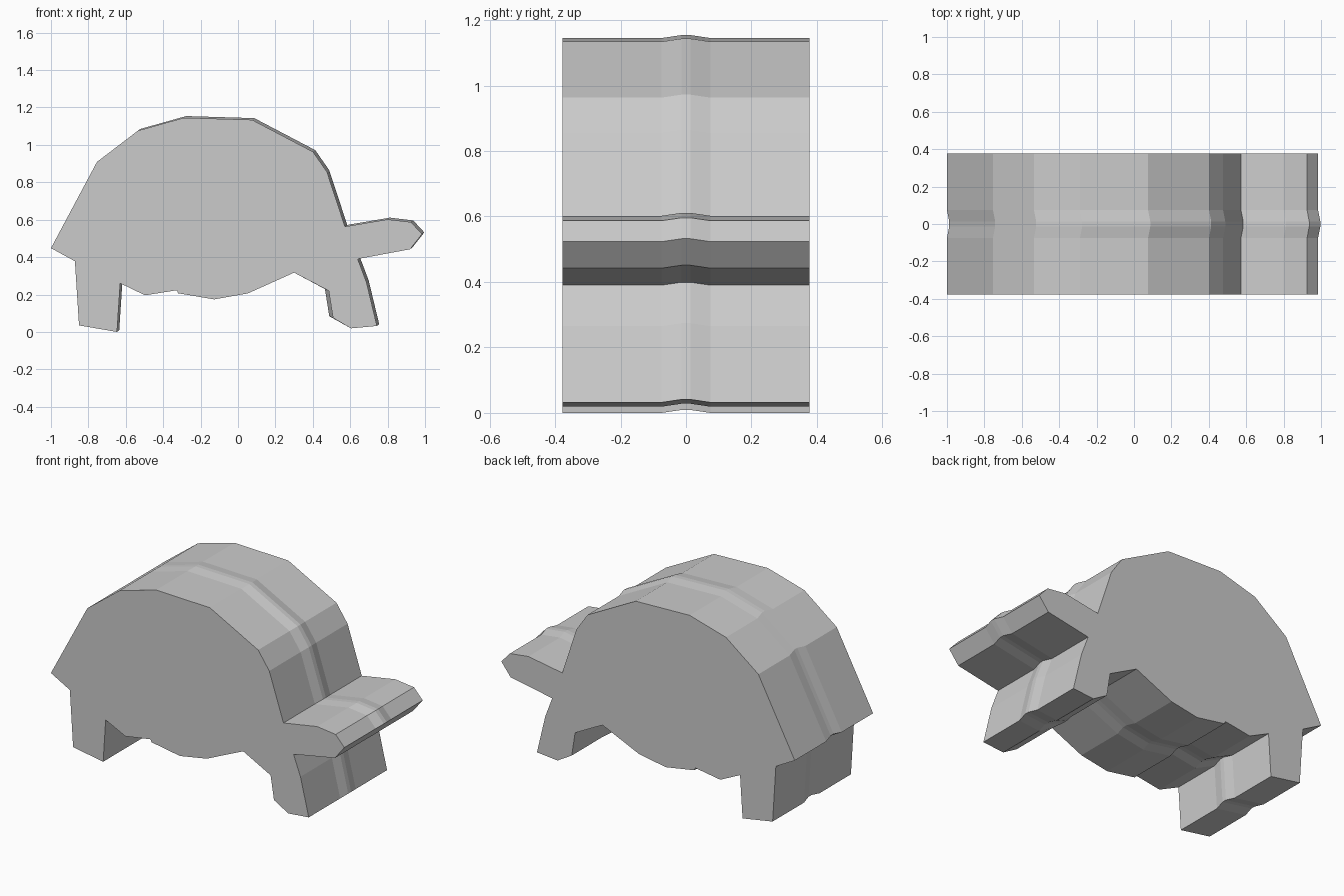
import bpy, bmesh

if "Cube" in bpy.data.objects:
    bpy.data.objects.remove(bpy.data.objects["Cube"])

# Side outline (x, z), walked from the tail under the belly, round the head and back over the shell
OUTLINE = [
    (-1.0, 0.448), (-0.872, 0.378), (-0.85, 0.035), (-0.647, 0.0), (-0.63, 0.26),
    (-0.497, 0.196), (-0.326, 0.223), (-0.321, 0.207), (-0.128, 0.174), (0.053, 0.206),
    (0.30, 0.317), (0.485, 0.22), (0.508, 0.075), (0.604, 0.019), (0.743, 0.032),
    (0.687, 0.265), (0.64, 0.39), (0.92, 0.442), (0.984, 0.523), (0.925, 0.587),
    (0.80, 0.602), (0.572, 0.563), (0.476, 0.855), (0.401, 0.963), (0.075, 1.134),
    (-0.289, 1.145), (-0.535, 1.076), (-0.754, 0.909),
]
# Back edge of the front leg bulges backwards at the centre instead of forwards
LEG_BACK = (11, 12)
SHIFT_X, SHIFT_Z = 0.012, 0.009
# Cross-sections along the width: (y, amount of centre ridge)
SECTIONS = [(-0.378, 0), (-0.075, 0), (-0.014, 1), (0.014, 1), (0.075, 0), (0.378, 0)]


def section(bm, y, ridge):
    ring = []
    for i, (x, z) in enumerate(OUTLINE):
        dx = -0.02 if i in LEG_BACK else SHIFT_X
        ring.append(bm.verts.new((x + dx * ridge, y, z + SHIFT_Z * ridge)))
    return ring


# Turtle body: loft the sections and cap both flat sides
bm = bmesh.new()
rings = [section(bm, y, r) for y, r in SECTIONS]
n = len(OUTLINE)
for a, b in zip(rings, rings[1:]):
    for i in range(n):
        j = (i + 1) % n
        bm.faces.new((a[i], a[j], b[j], b[i]))
bm.faces.new(rings[0])
bm.faces.new(rings[-1][::-1])
bmesh.ops.recalc_face_normals(bm, faces=bm.faces)
mesh = bpy.data.meshes.new("turtle_body")
bm.to_mesh(mesh)
bm.free()
bpy.context.collection.objects.link(bpy.data.objects.new("turtle_body", mesh))
